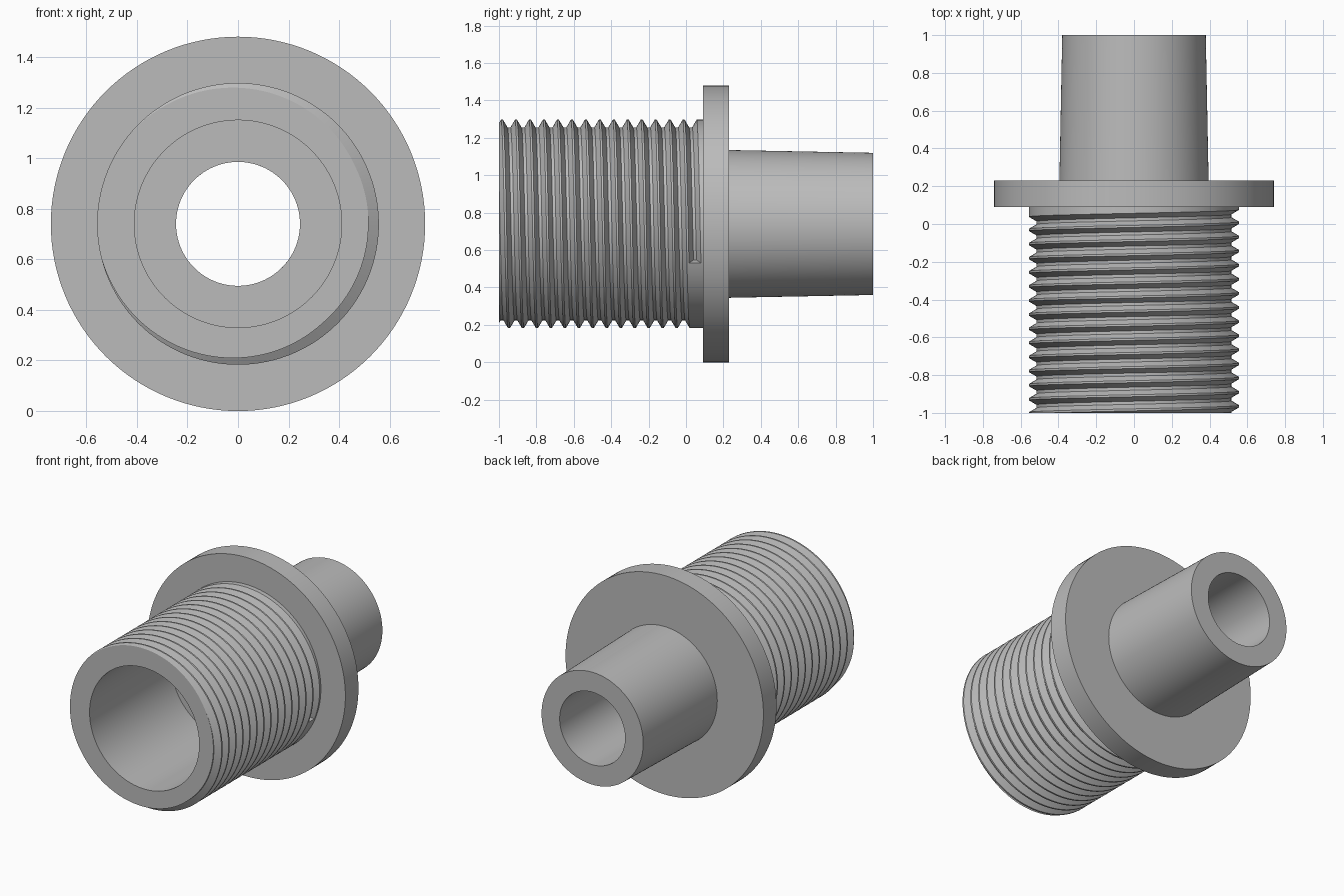
import bpy, bmesh, math

if "Cube" in bpy.data.objects:
    bpy.data.objects.remove(bpy.data.objects["Cube"])

CZ = 0.74                       # height of the common axis
SEG = 128
OUTER, ROOT, PITCH = 0.557, 0.516, 0.0747
VALLEY, FLANK = 0.016, 0.024    # groove floor width and flank width
Y_FRONT, Y_COLLAR, Y_STEP = -1.0, 0.09, -0.13
GROOVE_END_Y, GROOVE_END_A = 0.048, math.radians(112)

grey = bpy.data.materials.new("plain_grey")
grey.diffuse_color = (0.5, 0.5, 0.5, 1)
grey.use_nodes = True
grey.node_tree.nodes["Principled BSDF"].inputs["Base Color"].default_value = grey.diffuse_color


def point(r, y, a):
    """Point around the axis; the angle runs clockwise from the top."""
    return (r * math.sin(a), y, CZ + r * math.cos(a))


def finish(name, bm):
    bmesh.ops.recalc_face_normals(bm, faces=bm.faces)
    mesh = bpy.data.meshes.new(name)
    bm.to_mesh(mesh)
    bm.free()
    mesh.materials.append(grey)
    ob = bpy.data.objects.new(name, mesh)
    bpy.context.collection.objects.link(ob)
    bpy.ops.object.select_all(action='DESELECT')
    ob.select_set(True)
    bpy.context.view_layer.objects.active = ob
    bpy.ops.object.shade_smooth_by_angle(angle=math.radians(30))


def skin(bm, columns):
    """Join neighbouring columns of points with quads, then weld."""
    cols = [[bm.verts.new(p) for p in c] for c in columns]
    for a, b in zip(cols, cols[1:]):
        for i in range(len(a) - 1):
            bm.faces.new((a[i], a[i + 1], b[i + 1], b[i]))
    bmesh.ops.remove_doubles(bm, verts=bm.verts, dist=0.0002)


def thread_radius(y, turn):
    """Radius of the grooved surface at y, a fraction of a turn past the groove end."""
    valley = GROOVE_END_Y + PITCH * turn
    k = round((valley - y) / PITCH)
    if k < 1:
        return OUTER
    d = abs(y - valley + k * PITCH)
    t = min(max((d - VALLEY / 2) / FLANK, 0), 1)
    return ROOT + (OUTER - ROOT) * t


# Threaded socket: stepped bore, end face and helical groove with an abrupt end
offsets = (-VALLEY / 2 - FLANK, -VALLEY / 2, VALLEY / 2, VALLEY / 2 + FLANK)
columns = []
for s in range(SEG + 1):
    turn = s / SEG
    a = GROOVE_END_A + 2 * math.pi * turn
    col = [(0.245, Y_COLLAR), (0.245, Y_STEP), (0.41, Y_STEP), (0.41, Y_FRONT)]
    for k in range(16, -1, -1):
        for off in offsets:
            y = GROOVE_END_Y + PITCH * (turn - k) + off
            y = min(max(y, Y_FRONT), Y_COLLAR)
            col.append((thread_radius(y, turn), y))
    col.append((OUTER, Y_COLLAR))
    columns.append([point(r, y, a) for r, y in col])
bm = bmesh.new()
skin(bm, columns)
# wall that closes the end of the groove
gap = [e for e in bm.edges if e.is_boundary
       and all(-0.9 < v.co.y < Y_COLLAR - 0.005 for v in e.verts)]
if gap:
    bmesh.ops.holes_fill(bm, edges=gap, sides=0)
finish("threaded_socket", bm)

# Collar and tapered spigot turned as one profile
profile = [(0.245, Y_COLLAR), (0.74, Y_COLLAR), (0.74, 0.23),
           (0.395, 0.23), (0.38, 1.0), (0.245, 1.0), (0.245, Y_COLLAR)]
bm = bmesh.new()
skin(bm, [[point(r, y, 2 * math.pi * s / SEG) for r, y in profile]
          for s in range(SEG + 1)])
finish("collar_and_spigot", bm)
